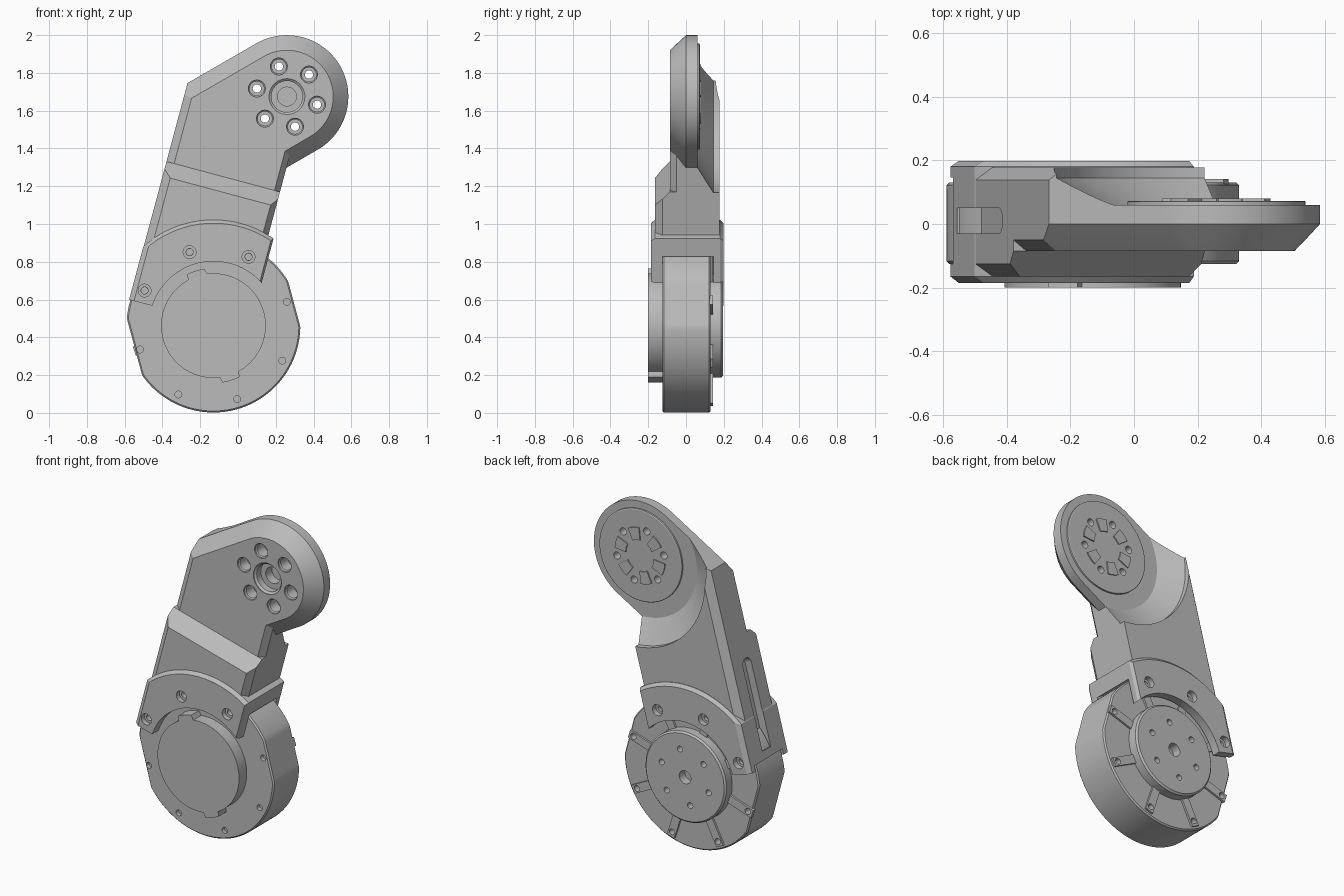
import bpy, bmesh
from math import sin, cos, radians, degrees, sqrt, atan2

old = bpy.data.objects.get("Cube")
if old:
    bpy.data.objects.remove(old)

grey = bpy.data.materials.new("machined_grey")
grey.use_nodes = True
grey.diffuse_color = (0.5, 0.5, 0.5, 1)
grey.node_tree.nodes["Principled BSDF"].inputs["Base Color"].default_value = (0.5, 0.5, 0.5, 1)

# Arm frame: origin on the motor axis, v across the arm, u along it, leaning 15 degrees
TILT = radians(15)
CX, CZ = -0.13, 0.462
TIP_V, TIP_U = 0.062, 1.272
LEFT, RIGHT = -0.465, 0.157


def place(v, u, y):
    return (CX + v * cos(TILT) + u * sin(TILT), y, CZ - v * sin(TILT) + u * cos(TILT))


def part(name, lofts):
    """One object from stacks of (y, outline) levels."""
    bm = bmesh.new()
    for levels in lofts:
        rings = [[bm.verts.new(place(v, u, y)) for v, u in pts] for y, pts in levels]
        n = len(rings[0])
        bm.faces.new(rings[0])
        bm.faces.new(rings[-1][::-1])
        for a, b in zip(rings, rings[1:]):
            for i in range(n):
                j = (i + 1) % n
                bm.faces.new((a[i], b[i], b[j], a[j]))
    bmesh.ops.recalc_face_normals(bm, faces=bm.faces)
    mesh = bpy.data.meshes.new(name)
    bm.to_mesh(mesh)
    bm.free()
    mesh.materials.append(grey)
    obj = bpy.data.objects.new(name, mesh)
    bpy.context.collection.objects.link(obj)
    return obj


def cut(objs, lofts):
    """Subtract the lofted shapes from each object."""
    cutter = part("cutter", lofts)
    cutter.hide_render = True
    for obj in objs:
        mod = obj.modifiers.new("cut", "BOOLEAN")
        mod.operation, mod.solver, mod.object = "DIFFERENCE", "EXACT", cutter
        deps = bpy.context.evaluated_depsgraph_get()
        mesh = bpy.data.meshes.new_from_object(obj.evaluated_get(deps))
        obj.modifiers.clear()
        obj.data = mesh
    bpy.data.objects.remove(cutter)


def arc(v, u, r, a0, a1, n):
    return [(v + r * cos(radians(a0 + (a1 - a0) * i / n)),
             u + r * sin(radians(a0 + (a1 - a0) * i / n))) for i in range(n + 1)]


def turned(v, u, steps, n=32):
    """Round stack of (y, radius) steps."""
    return [(y, arc(v, u, r, 0, 360, n)[:-1]) for y, r in steps]


def bolt_ring(v, u, radius, angles, steps):
    return [turned(v + radius * cos(radians(a)), u + radius * sin(radians(a)), steps, 20)
            for a in angles]


def radial(fn, n=180):
    return [(fn(a) * cos(radians(a)), fn(a) * sin(radians(a)))
            for a in [360 * i / n for i in range(n)]]


def box(v0, v1, u0, u1):
    return [(v0, u0), (v0, u1), (v1, u1), (v1, u0)]


# Arm: straight shank turning 45 degrees into a rounded tip
def arm_outline(r, left, right):
    k = r * sqrt(0.5)
    return ([(left, 0.2), (left, TIP_U + k - (TIP_V - k - left))]
            + arc(TIP_V, TIP_U, r, 135, -45, 48)
            + [(right, TIP_U - k - (TIP_V + k - right)), (right, 0.2)])


full = arm_outline(0.325, LEFT, RIGHT)
arm = part("arm", [[
    (-0.085, arm_outline(0.245, LEFT + 0.042, RIGHT - 0.03)),
    (-0.05, arm_outline(0.279, LEFT, RIGHT)),
    (0.0, full), (0.138, full),
    (0.177, arm_outline(0.325, LEFT + 0.04, RIGHT))]])
# Conical clearance behind the tip
cut([arm], [turned(TIP_V, TIP_U, [(0.06, 0.375), (0.145, 0.51), (0.25, 0.51)], 96)])

# Thicker front step at the lower arm
arm_step = part("arm_step", [[
    (-0.165, box(LEFT + 0.042, RIGHT - 0.03, 0.2, 0.695)),
    (-0.125, box(LEFT, RIGHT, 0.2, 0.735)),
    (-0.085, box(LEFT, RIGHT, 0.2, 0.775)),
    (-0.05, box(LEFT, RIGHT, 0.2, 0.775))]])


# Clamp: arched band with legs on both faces of the motor
def clamp_outline(r, left, right):
    outer = [degrees(atan2(sqrt(r * r - e * e), e)) for e in (left, right)]
    inner = degrees(atan2(sqrt(0.34 ** 2 - right ** 2), right))
    return ([(left, 0.017)] + arc(0, 0, r, outer[0], outer[1], 40)
            + arc(0, 0, 0.34, inner, 177, 40))


small = clamp_outline(0.542, LEFT + 0.025, 0.177)
large = clamp_outline(0.56, LEFT - 0.002, 0.188)
clamp = part("clamp", [[(-0.185, small), (-0.165, large), (0.18, large), (0.198, small)]])

cut([arm, arm_step], [turned(0, 0, [(-0.3, 0.47), (0.3, 0.47)], 96)])
cut([clamp], [turned(0, 0, [(-0.125, 0.47), (0.146, 0.47)], 96)])

# Rounded groove along the left edge
slot = [(0, 0.2)] + [(0, 0.62)] + [(0.04, 0.62), (0.04, 0.2)]
groove = []
for i in range(13):
    a = radians(-90 + 15 * i)
    top = 0.6 + 0.04 * cos(a)
    groove.append((0.01 + 0.04 * sin(a), box(LEFT - 0.1, LEFT + 0.045, 0.1, top)))
cut([arm, clamp], [groove])

# Clamp screw holes, countersunk on both faces
BOLTS = [33 + 45 * i for i in range(8)]
cut([clamp], bolt_ring(0, 0, 0.409, BOLTS[1:4],
                       [(-0.3, 0.034), (-0.155, 0.034), (-0.155, 0.019), (0.165, 0.019),
                        (0.165, 0.034), (0.3, 0.034)]))

# Tip boss and its raised pads on the back
boss = part("tip_boss", [turned(TIP_V, TIP_U, [(0.04, 0.28), (0.07, 0.28), (0.073, 0.275)], 96)])
TIP_BOLTS = [60 * i for i in range(6)]
part("tip_pads", [[(y, arc(TIP_V, TIP_U, 0.17, a - 13, a + 13, 6)
                    + arc(TIP_V, TIP_U, 0.095, a + 16, a - 16, 6)) for y in (0.06, 0.08)]
                  for a in [30 + b for b in TIP_BOLTS]])
# Tip bolt holes and central bore
cut([arm, boss], bolt_ring(TIP_V, TIP_U, 0.165, TIP_BOLTS,
                           [(-0.2, 0.045), (-0.075, 0.045), (-0.07, 0.038), (0.0, 0.038),
                            (0.0, 0.022), (0.2, 0.022)])
    + [turned(TIP_V, TIP_U, [(-0.2, 0.095), (-0.08, 0.095), (-0.07, 0.083), (-0.03, 0.083),
                             (-0.03, 0.05), (0.03, 0.05)])])


# Motor body: disc with two opposite flats
def motor_radius(inset):
    def fn(a):
        c = cos(radians(a - 30))
        flat = (0.443 if c > 0 else 0.433) / max(abs(c), 0.1)
        return min(0.46, flat) - inset
    return radial(fn)


motor = part("motor_body", [[(-0.125, motor_radius(0.008)), (-0.117, motor_radius(0)),
                             (0.122, motor_radius(0)), (0.13, motor_radius(0.008))]])


# Radial ribs on the motor back
def rib(a):
    c, s = cos(radians(a)), sin(radians(a))
    pts = [(r * c - w * s, r * s + w * c)
           for r, w in ((0.26, -0.026), (0.44, -0.026), (0.44, 0.026), (0.26, 0.026))]
    return [(0.12, pts), (0.142, pts)]


ribs = part("motor_ribs", [rib(a) for a in BOLTS])
cut([motor], bolt_ring(0, 0, 0.409, BOLTS, [(-0.3, 0.018), (-0.1, 0.018)]))
cut([motor, ribs], bolt_ring(0, 0, 0.409, BOLTS, [(0.1, 0.018), (0.3, 0.018)]))

# Front motor cap with two locating tabs
cap = radial(lambda a: 0.305 if abs((a - 123 + 90) % 180 - 90) < 10 else 0.277)
part("motor_cap", [[(-0.2, cap), (-0.115, cap)]])

# Output flange on the motor back with its holes
flange = part("output_flange", [turned(0, 0, [(0.11, 0.275), (0.185, 0.275), (0.195, 0.265)], 96)])
cut([flange], bolt_ring(0, 0, 0.168, [93 + 60 * i for i in range(6)], [(0.15, 0.018), (0.3, 0.018)])
    + [turned(0, 0, [(0.14, 0.04), (0.3, 0.04)])])

# Smooth round surfaces, keep machined edges sharp
for obj in bpy.context.collection.objects:
    if obj.type == "MESH" and obj.data.materials and obj.data.materials[0] == grey:
        bpy.ops.object.select_all(action="DESELECT")
        obj.select_set(True)
        bpy.context.view_layer.objects.active = obj
        bpy.ops.object.shade_smooth_by_angle(angle=radians(20))
